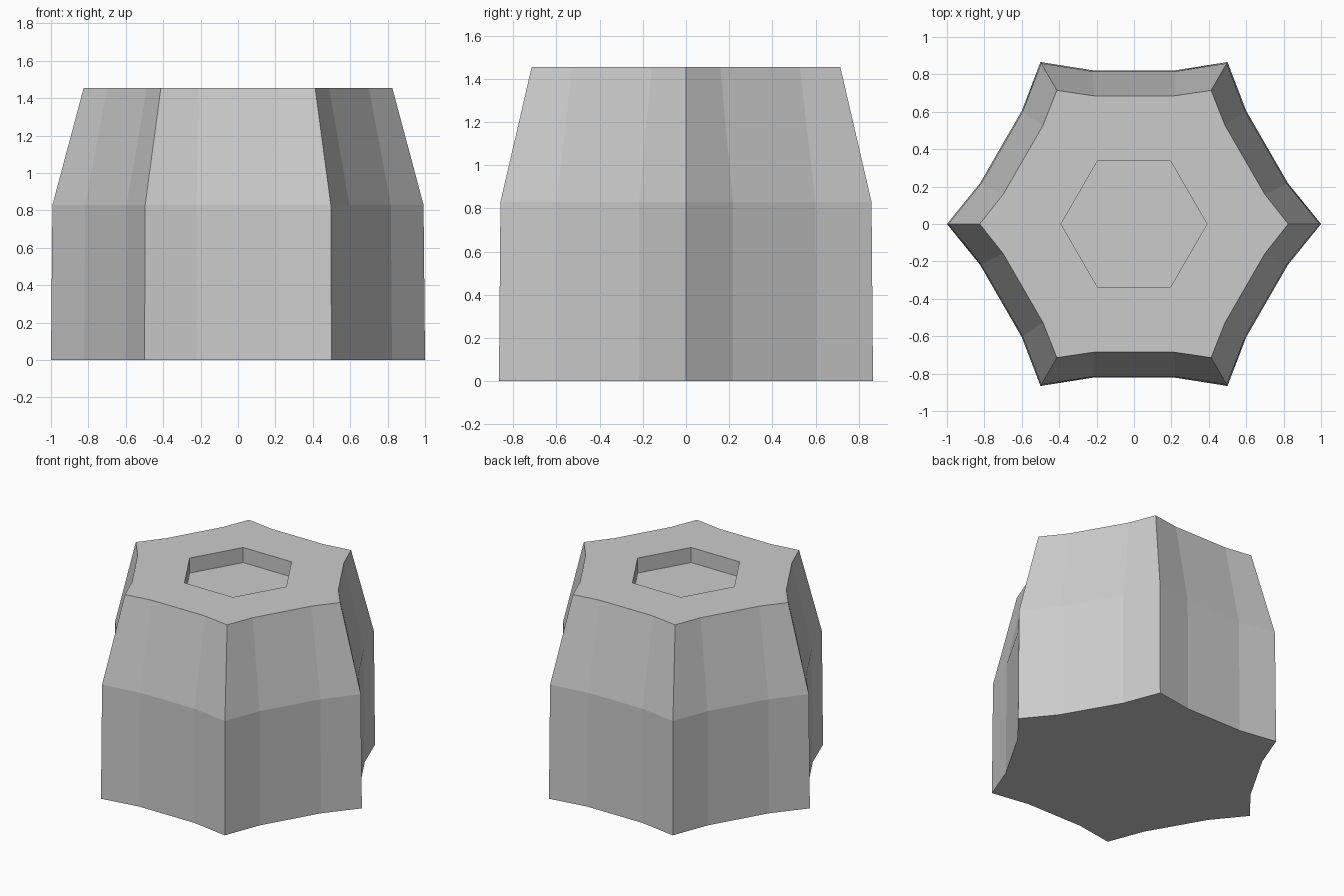
import bpy, bmesh
from math import radians
from mathutils import Vector, Matrix

cube = bpy.data.objects.get("Cube")
if cube:
    bpy.data.objects.remove(cube, do_unlink=True)

# Plain grey material
GREY = (0.6, 0.6, 0.6, 1.0)
grey = bpy.data.materials.new("plain grey")
grey.use_nodes = True
grey.diffuse_color = GREY
grey.node_tree.nodes["Principled BSDF"].inputs["Base Color"].default_value = GREY

SIDES = 6
RECESS_RADIUS = 0.39
RECESS_DEPTH = 0.11


def six_fold(bm, points, z):
    """Repeat the points of one side around the axis, as a ring of vertices."""
    return [bm.verts.new(Matrix.Rotation(radians(60 * i), 3, 'Z') @ Vector((x, y, z)))
            for i in range(SIDES) for x, y in points]


def bridge(bm, lower, upper):
    n = len(lower)
    for i in range(n):
        j = (i + 1) % n
        bm.faces.new((lower[i], lower[j], upper[j], upper[i]))


def scalloped_side(corner, half_width, inset):
    """Corner on +x, then the two points of the hollow side after it."""
    turn = Matrix.Rotation(radians(-60), 2)
    hollow = [turn @ Vector((x, inset)) for x in (half_width, -half_width)]
    return [(corner, 0)] + [tuple(p) for p in hollow]


bm = bmesh.new()

# Scalloped outer wall: base, shoulder and tapered top
levels = [(0, 1.0, 0.223, 0.822),
          (0.83, 0.992, 0.221, 0.816),
          (1.455, 0.825, 0.213, 0.685)]
rings = []
for z, corner, half_width, inset in levels:
    side = scalloped_side(corner, half_width, inset)
    # the hollow of the first side lies between 0 and 60 degrees
    rings.append(six_fold(bm, side, z))
for lower, upper in zip(rings, rings[1:]):
    bridge(bm, lower, upper)
bm.faces.new(rings[0][::-1])

# Flat top around the hexagonal recess
top_z = levels[-1][0]
rim = six_fold(bm, [(RECESS_RADIUS, 0)], top_z)
floor = six_fold(bm, [(RECESS_RADIUS, 0)], top_z - RECESS_DEPTH)
outer = rings[-1]
for i in range(SIDES):
    a, b, c = outer[3 * i:3 * i + 3]
    d = outer[(3 * i + 3) % len(outer)]
    p, q = rim[i], rim[(i + 1) % SIDES]
    bm.faces.new((a, b, p))
    bm.faces.new((b, c, q, p))
    bm.faces.new((c, d, q))

# Recess walls and floor
bridge(bm, rim, floor)
bm.faces.new(floor)
bmesh.ops.recalc_face_normals(bm, faces=bm.faces)

mesh = bpy.data.meshes.new("scalloped_block")
bm.to_mesh(mesh)
bm.free()
mesh.materials.append(grey)
block = bpy.data.objects.new("scalloped_block", mesh)
bpy.context.collection.objects.link(block)
